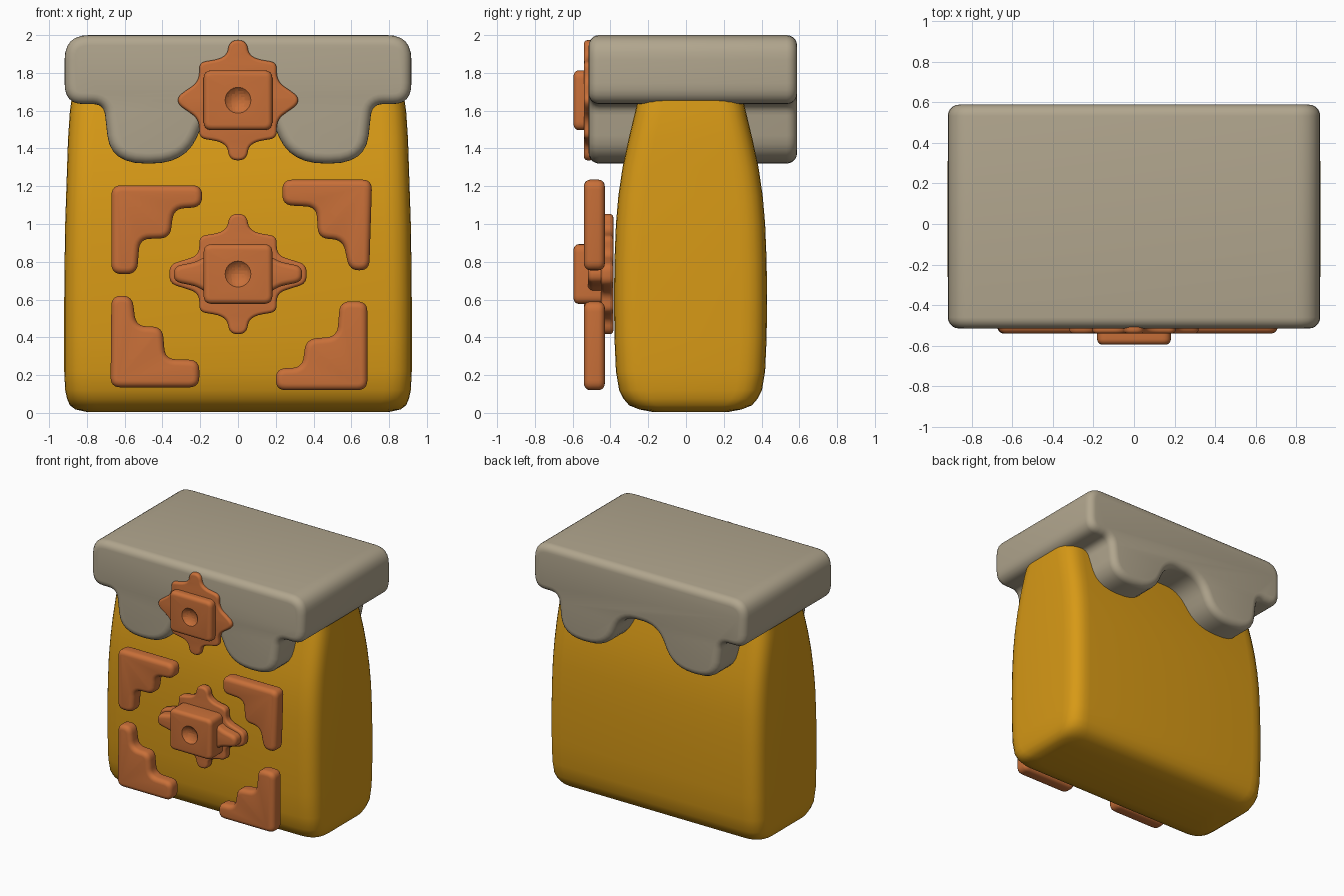
import bpy, bmesh, math
from mathutils import Vector

if "Cube" in bpy.data.objects:
    bpy.data.objects.remove(bpy.data.objects["Cube"])


def material(name, rgb):
    m = bpy.data.materials.new(name)
    m.diffuse_color = (*rgb, 1)
    m.use_nodes = True
    m.node_tree.nodes["Principled BSDF"].inputs["Base Color"].default_value = m.diffuse_color
    return m


OCHRE = material("ochre", (0.68, 0.32, 0.008))
TAN = material("tan", (0.44, 0.38, 0.27))
ORANGE = material("orange", (0.58, 0.16, 0.04))


def finish(bm, name, mat):
    bmesh.ops.recalc_face_normals(bm, faces=bm.faces)
    me = bpy.data.meshes.new(name)
    bm.to_mesh(me)
    bm.free()
    me.materials.append(mat)
    ob = bpy.data.objects.new(name, me)
    bpy.context.collection.objects.link(ob)
    smooth(ob)
    return ob


def smooth(ob):
    bpy.ops.object.select_all(action='DESELECT')
    ob.select_set(True)
    bpy.context.view_layer.objects.active = ob
    bpy.ops.object.shade_smooth_by_angle(angle=math.radians(45))


def fillet(pts, n=6):
    """Round every (x, z, r) corner of a closed outline."""
    out = []
    for i, (x, z, r) in enumerate(pts):
        p = Vector((x, z))
        a = Vector(pts[i - 1][:2]) - p
        b = Vector(pts[(i + 1) % len(pts)][:2]) - p
        s = p + a.normalized() * min(r, a.length * 0.47)
        e = p + b.normalized() * min(r, b.length * 0.47)
        for k in range(n + 1):
            t = k / n
            out.append(s * (1 - t) ** 2 + p * 2 * t * (1 - t) + e * t * t)
    return out


def plate(name, pts, y0, y1, bevel, mat):
    """Rounded outline in XZ, extruded along y with soft rims."""
    bm = bmesh.new()
    face = bm.faces.new([bm.verts.new((p.x, y0, p.y)) for p in fillet(pts)])
    ext = bmesh.ops.extrude_face_region(bm, geom=[face], use_keep_orig=True)
    vs = [g for g in ext["geom"] if isinstance(g, bmesh.types.BMVert)]
    bmesh.ops.translate(bm, verts=vs, vec=(0, y1 - y0, 0))
    bmesh.ops.recalc_face_normals(bm, faces=bm.faces)
    rim = [e for e in bm.edges if any(len(f.verts) > 4 for f in e.link_faces)]
    bmesh.ops.bevel(bm, geom=rim, offset=bevel, segments=5, profile=0.5,
                    affect='EDGES', clamp_overlap=False)
    return finish(bm, name, mat)


def mirror_x(half):
    return half + [(-x, z, r) for x, z, r in reversed(half)]


# Bag body: stacked rounded rectangles (z, half width, half depth)
RINGS = [(0.005, 0.80, 0.20), (0.018, 0.86, 0.27), (0.04, 0.89, 0.325),
         (0.075, 0.905, 0.355), (0.12, 0.915, 0.378), (0.22, 0.92, 0.395),
         (0.4, 0.92, 0.403), (0.6, 0.92, 0.405), (0.8, 0.918, 0.403),
         (1.0, 0.915, 0.395), (1.15, 0.91, 0.382), (1.3, 0.905, 0.36),
         (1.45, 0.90, 0.328), (1.6, 0.89, 0.292), (1.8, 0.86, 0.24)]
bm = bmesh.new()
loops = []
for z, hx, hy in RINGS:
    ring = fillet([(-hx, -hy, .14), (hx, -hy, .14), (hx, hy, .14), (-hx, hy, .14)])
    loops.append([bm.verts.new((p.x, p.y + 0.024, z)) for p in ring])
for lo, hi in zip(loops, loops[1:]):
    for i in range(len(lo)):
        j = (i + 1) % len(lo)
        bm.faces.new((lo[i], lo[j], hi[j], hi[i]))
bm.faces.new(loops[0])
bm.faces.new(loops[-1])
finish(bm, "bag_body", OCHRE)

# Lid with two hanging lobes front and back
plate("lid", mirror_x([(0.918, 2.0, 0.13), (0.918, 1.635, 0.11), (0.71, 1.635, 0.06),
                       (0.675, 1.32, 0.21), (0.28, 1.32, 0.18), (0.15, 1.61, 0.12)]),
      -0.515, 0.588, 0.055, TAN)

# Four stepped corner ornaments
R = 0.055
CORNERS = {
    "upper_left": [(-.67, 1.205), (-.19, 1.205), (-.19, 1.09), (-.34, 1.08),
                   (-.36, .925), (-.52, .92), (-.535, .735), (-.67, .735)],
    "upper_right": [(.235, 1.235), (.71, 1.235), (.695, .755), (.59, .755),
                    (.555, .915), (.425, .925), (.415, 1.09), (.235, 1.10)],
    "lower_left": [(-.67, .62), (-.56, .62), (-.54, .46), (-.40, .455),
                   (-.385, .285), (-.205, .28), (-.205, .135), (-.675, .135)],
    "lower_right": [(.685, .59), (.54, .59), (.525, .405), (.36, .39),
                    (.34, .24), (.20, .235), (.20, .12), (.685, .12)]}
for side, pts in CORNERS.items():
    plate("corner_ornament_" + side, [(x, z, R) for x, z in pts],
          -0.54, -0.43, 0.034, ORANGE)


# Clasps: spiked base plate and a square boss with a dimple
def clasp(name, cz, hx, tip, y_base, y_back):
    q = [(0.045, 0.318, 0.05), (0.06, 0.225, 0.07), (0.205, 0.20, 0.035),
         (0.205, 0.10, 0.05), (hx, tip, 0.04)]
    q += [(x, -z, r) for x, z, r in reversed(q)]
    plate(name + "_base", mirror_x([(x, z + cz, r) for x, z, r in q]),
          y_base, y_back, 0.018, ORANGE)
    w, h = 0.182, 0.158
    boss = plate(name + "_boss", [(-w, cz - h, .045), (w, cz - h, .045),
                                  (w, cz + h, .045), (-w, cz + h, .045)],
                 -0.595, y_back, 0.028, ORANGE)
    bpy.ops.mesh.primitive_uv_sphere_add(segments=32, ring_count=16, radius=0.09,
                                         location=(0, -0.653, cz))
    cutter = bpy.context.object
    cutter.hide_render = True
    bpy.context.view_layer.objects.active = boss
    mod = boss.modifiers.new("dimple", 'BOOLEAN')
    mod.operation = 'DIFFERENCE'
    mod.object = cutter
    mod.solver = 'EXACT'
    boss.modifiers.move(len(boss.modifiers) - 1, 0)
    bpy.ops.object.modifier_apply(modifier=mod.name)
    bpy.data.objects.remove(cutter)
    smooth(boss)


clasp("lid_clasp", 1.655, 0.318, 0.022, -0.54, -0.49)
clasp("front_clasp", 0.735, 0.363, 0.05, -0.45, -0.385)

# Thicker side wings of the front clasp
plate("front_clasp_wings", mirror_x([(0.17, 0.83, .03), (0.22, 0.80, .03), (0.34, 0.775, .04),
                                     (0.34, 0.695, .04), (0.22, 0.67, .03), (0.17, 0.64, .03)]),
      -0.52, -0.39, 0.028, ORANGE)
